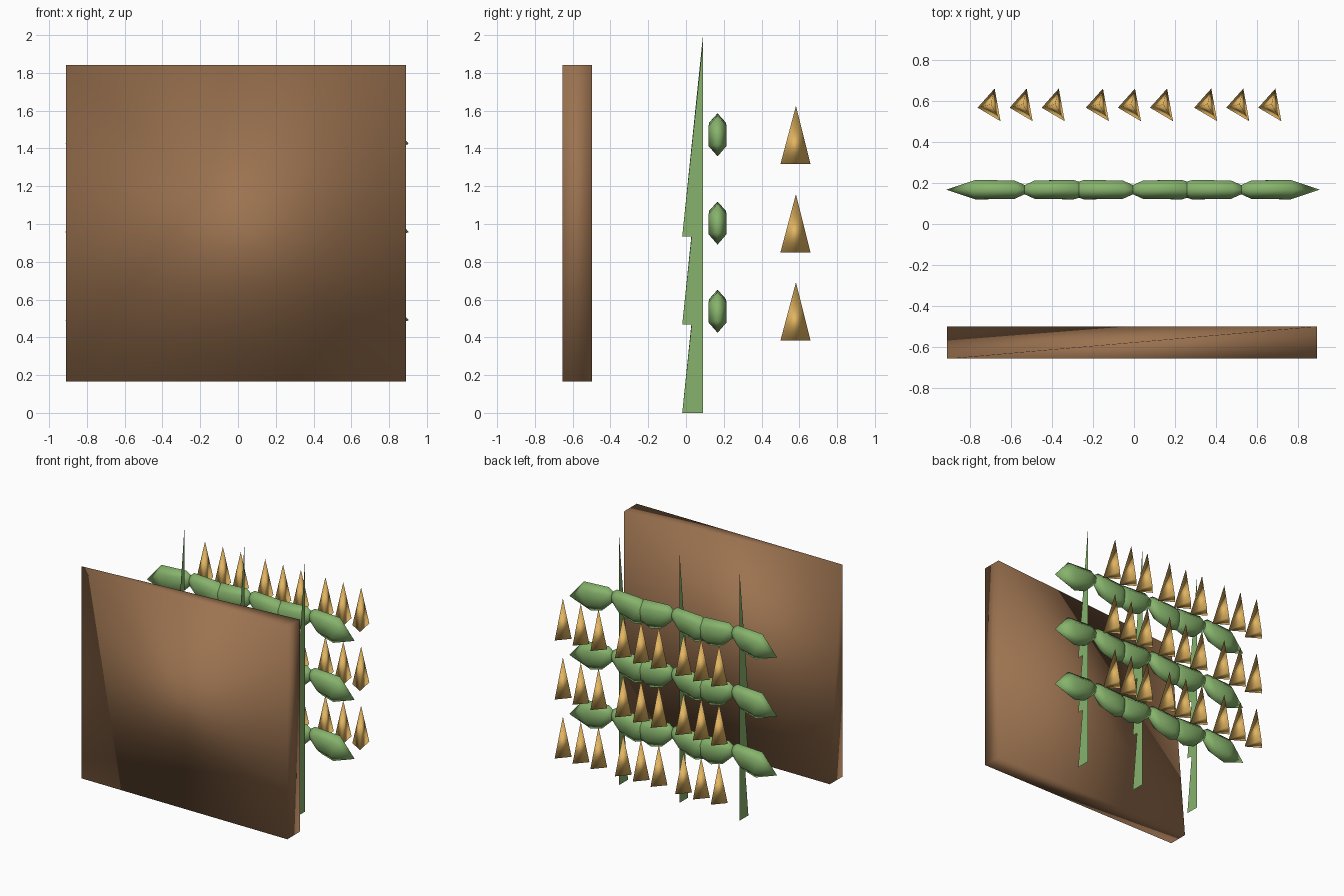
import bpy, bmesh, math

if "Cube" in bpy.data.objects:
    bpy.data.objects.remove(bpy.data.objects["Cube"])

def material(name, color):
    m = bpy.data.materials.new(name)
    m.diffuse_color = (*color, 1)
    m.use_nodes = True
    m.node_tree.nodes["Principled BSDF"].inputs["Base Color"].default_value = m.diffuse_color
    return m

brown = material("brown", (0.33, 0.17, 0.08))
green = material("green", (0.24, 0.45, 0.15))
gold = material("gold", (0.76, 0.46, 0.12))

def make(name, verts, faces, mat):
    me = bpy.data.meshes.new(name)
    me.from_pydata(verts, [], faces)
    me.materials.append(mat)
    me.polygons.foreach_set("use_smooth", [True] * len(me.polygons))
    ob = bpy.data.objects.new(name, me)
    bpy.context.collection.objects.link(ob)
    return ob

# soil board: box whose back left top corner is cut away
board = make("soil_board", [], [], brown)
bm = bmesh.new()
for x in (-0.91, 0.89):
    for y in (-0.655, -0.498):
        for z in (0.165, 1.843):
            if (x < 0 and y > -0.5 and z > 1):
                continue
            bm.verts.new((x, y, z))
bmesh.ops.convex_hull(bm, input=bm.verts[:])
bmesh.ops.recalc_face_normals(bm, faces=bm.faces[:])
for f in bm.faces:
    f.smooth = True
bm.to_mesh(board.data)
bm.free()

# flat tapering stem blade
def stem(x, z, height):
    make("stem", [(x, -0.02, z), (x, 0.09, z), (x, 0.09, z + height)], [(0, 1, 2)], green)

# drooping leaf: six-sided spindle, mirrored by side
def leaf(cx, cz, side):
    y0, n = 0.167, 6
    # offset, height shift, half height, half width, lean
    rings = [(0.065, 0.012, 0.1, 0.045, 0.03), (0.225, -0.008, 0.108, 0.047, -0.03)]
    verts = [(cx - side * 0.05, y0, cz + 0.05)]
    for d, dz, h, w, lean in rings:
        for k in range(n):
            a = 2 * math.pi * k / n
            c = math.cos(a)
            verts.append((cx + side * (d - lean * c),
                          y0 + w * math.sin(a) / 0.866, cz + dz + h * c))
    verts.append((cx + side * 0.382, y0, cz - 0.05))
    faces = []
    for k in range(n):
        j = (k + 1) % n
        faces += [(0, 1 + j, 1 + k),
                  (1 + k, 1 + j, 1 + n + j, 1 + n + k),
                  (1 + n + k, 1 + n + j, 2 * n + 1)]
    # keep the surface facing outwards on both sides
    if side < 0:
        faces = [f[::-1] for f in faces]
    make("leaf", verts, faces, green)

# three-sided grain spike
def spike(x, z):
    verts = [(x, 0.566, z), (x + 0.083, 0.659, z), (x + 0.112, 0.50, z), (x + 0.065, 0.582, z + 0.308)]
    make("grain_spike", verts, [(0, 1, 2), (1, 0, 3), (2, 1, 3), (0, 2, 3)], gold)

# three by three grid of plants
for col in range(3):
    for row in range(3):
        x = -0.532 + 0.527 * col
        dz = 0.467 * row
        stem(x, dz, 1.066 if col == 1 else 1.035)
        for side in (-1, 1):
            leaf(x, 0.54 + dz, side)
        for i in range(3):
            spike(x - 0.229 + 0.156 * i, 0.383 + dz)
